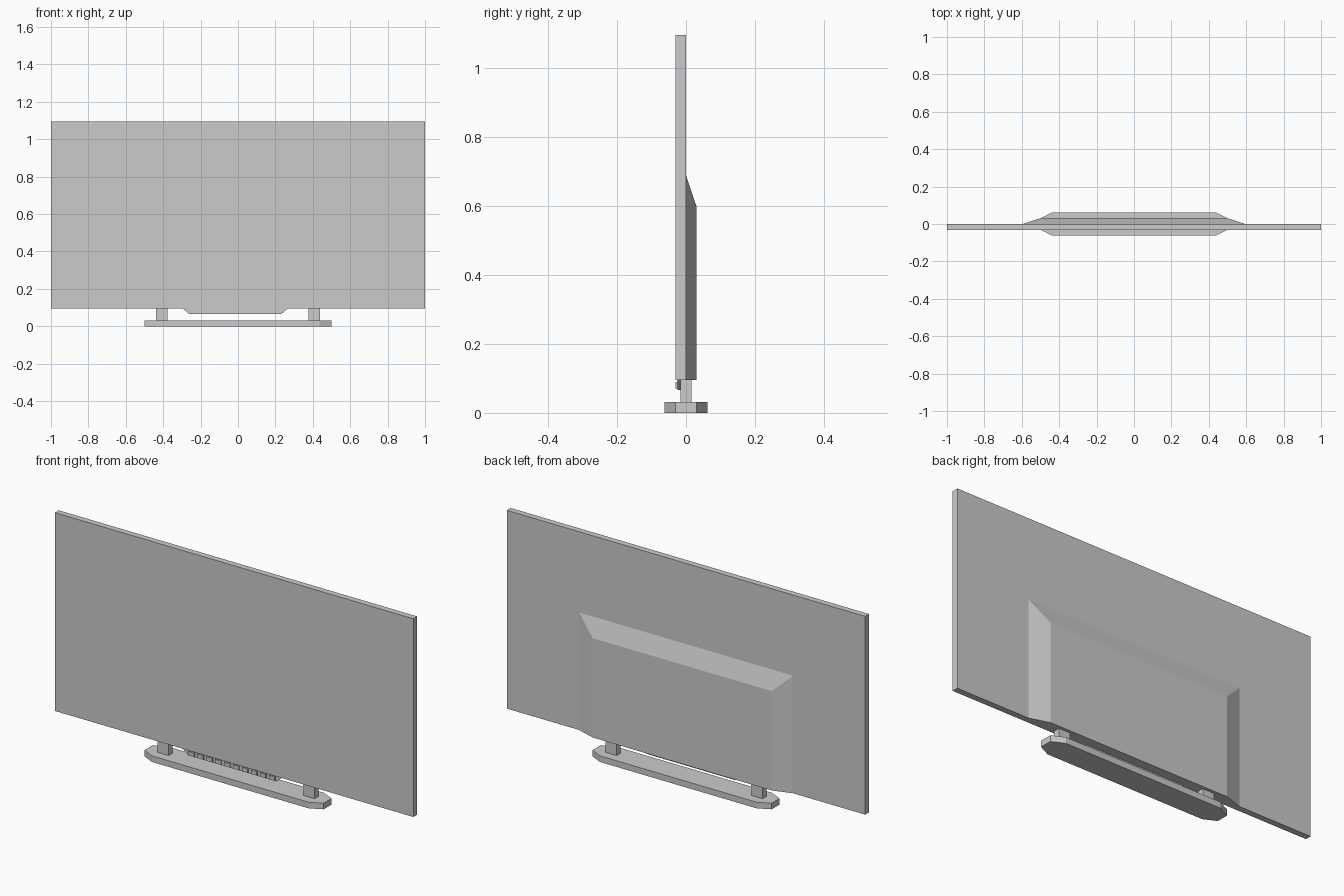
import bpy, bmesh

if "Cube" in bpy.data.objects:
    bpy.data.objects.remove(bpy.data.objects["Cube"])


def loft(name, lower, upper):
    """Closed solid between two matching rings of points."""
    n = len(lower)
    faces = [tuple(range(n)), tuple(range(n, 2 * n))]
    faces += [(i, (i + 1) % n, n + (i + 1) % n, n + i) for i in range(n)]
    mesh = bpy.data.meshes.new(name)
    mesh.from_pydata(lower + upper, [], faces)
    bm = bmesh.new()
    bm.from_mesh(mesh)
    bmesh.ops.recalc_face_normals(bm, faces=bm.faces)
    bm.to_mesh(mesh)
    bm.free()
    obj = bpy.data.objects.new(name, mesh)
    bpy.context.collection.objects.link(obj)
    return obj


def box(name, x0, x1, y0, y1, z0, z1):
    ring = [(x0, y0), (x1, y0), (x1, y1), (x0, y1)]
    return loft(name, [(x, y, z0) for x, y in ring], [(x, y, z1) for x, y in ring])


def xz_ring(half_width, y, z0, z1):
    return [(-half_width, y, z0), (half_width, y, z0),
            (half_width, y, z1), (-half_width, y, z1)]


PANEL_Z = 0.095

# Screen panel
box("screen_panel", -1, 1, -0.031, 0, PANEL_Z, 1.095)

# Rear housing with sloped sides and top
loft("rear_housing", xz_ring(0.596, 0, PANEL_Z, 0.688),
     xz_ring(0.5, 0.031, PANEL_Z, 0.596))

# Base plate with clipped corners
plan = [(0.5, 0.031), (0.437, 0.062), (-0.437, 0.062), (-0.5, 0.031),
        (-0.5, -0.031), (-0.437, -0.062), (0.437, -0.062), (0.5, -0.031)]
loft("base_plate", [(x, y, 0) for x, y in plan], [(x, y, 0.031) for x, y in plan])

# Legs
for side, x in (("left", -0.407), ("right", 0.407)):
    box("leg_" + side, x - 0.031, x + 0.031, -0.016, 0.016, 0.031, PANEL_Z)

# Speaker back plate hanging under the panel, slightly off centre
outline = [(-0.295, PANEL_Z), (-0.262, 0.066), (0.232, 0.066), (0.265, PANEL_Z)]
loft("speaker_plate", [(x, -0.024, z) for x, z in outline],
     [(x, -0.016, z) for x, z in outline])

# Speaker grille ribs
for i in range(10):
    x = -0.24 + i * 0.05
    box(f"speaker_rib_{i + 1}", x - 0.016, x + 0.016, -0.031, -0.024, 0.07, 0.09)
